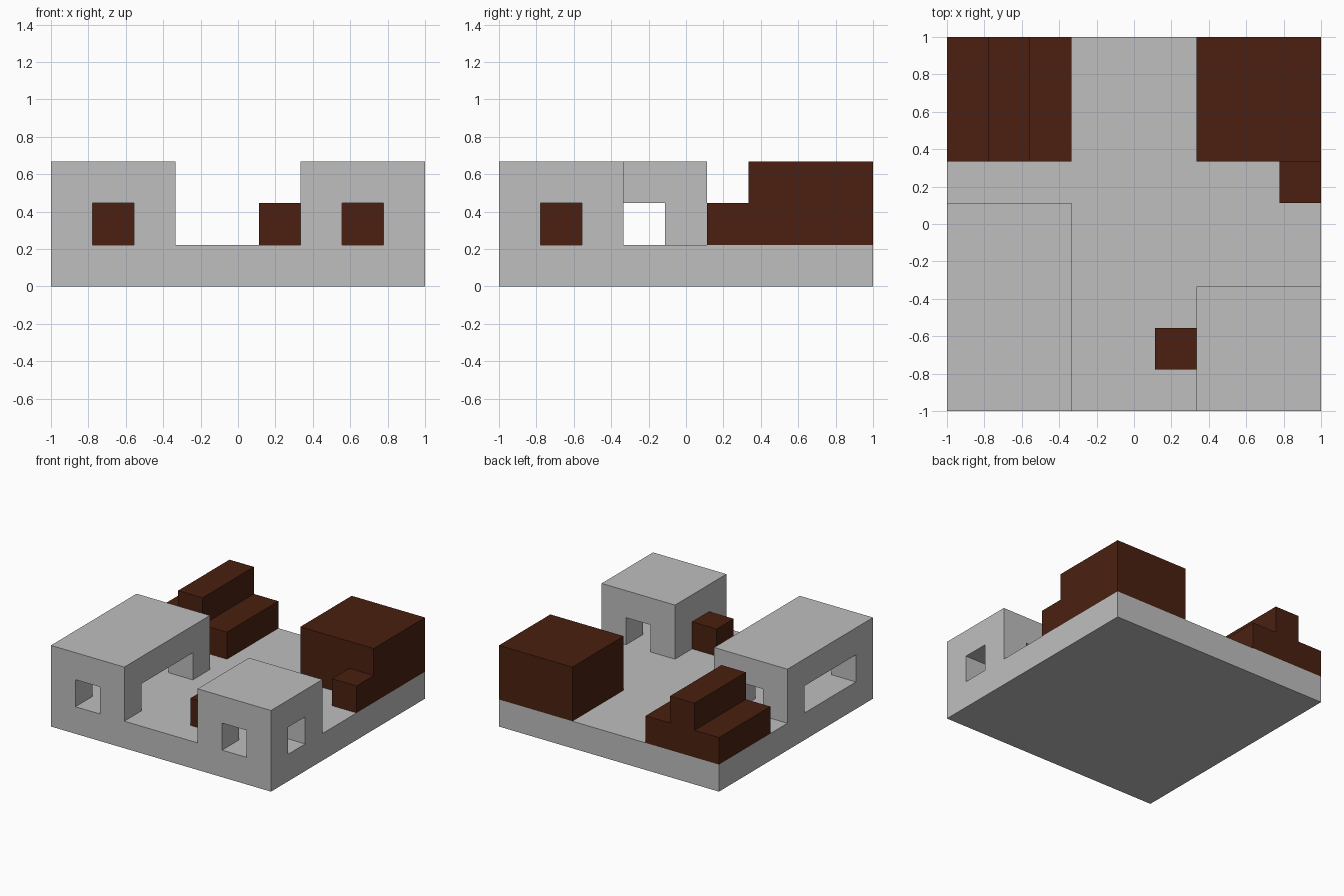
import bpy
import bmesh
import math
from itertools import product
from mathutils import Vector

if "Cube" in bpy.data.objects:
    bpy.data.objects.remove(bpy.data.objects["Cube"], do_unlink=True)

U = 2 / 9  # everything sits on a 9 x 9 x 3 block grid


def material(name, color):
    mat = bpy.data.materials.new(name)
    mat.use_nodes = True
    mat.diffuse_color = color
    bsdf = next(n for n in mat.node_tree.nodes if n.type == 'BSDF_PRINCIPLED')
    bsdf.inputs["Base Color"].default_value = color
    return mat


GRAY = material("stone_gray", (0.52, 0.52, 0.52, 1))
BROWN = material("dark_brown", (0.069, 0.0145, 0.005, 1))


def block(x, y, z):
    """Grid cells in the half-open ranges x, y and z."""
    return set(product(range(*x), range(*y), range(*z)))


def build(name, cells, mat):
    """Closed shell around a set of grid cells, flat areas merged."""
    bm = bmesh.new()
    for cell in cells:
        for axis, side in product(range(3), (-1, 1)):
            near = list(cell)
            near[axis] += side
            if tuple(near) in cells:
                continue
            normal, u = Vector(), Vector()
            normal[axis] = side / 2
            u[(axis + 1) % 3] = 0.5
            v = normal.cross(u) * 2
            mid = Vector(cell) + Vector((-4, -4, 0.5)) + normal
            corners = (mid - u - v, mid + u - v, mid + u + v, mid - u + v)
            bm.faces.new([bm.verts.new(c * U) for c in corners])
    bmesh.ops.remove_doubles(bm, verts=bm.verts[:], dist=0.001)
    bmesh.ops.dissolve_limit(bm, angle_limit=math.radians(1),
                             verts=bm.verts[:], edges=bm.edges[:])
    bmesh.ops.recalc_face_normals(bm, faces=bm.faces[:])
    mesh = bpy.data.meshes.new(name)
    bm.to_mesh(mesh)
    bm.free()
    mesh.materials.append(mat)
    obj = bpy.data.objects.new(name, mesh)
    bpy.context.collection.objects.link(obj)
    return obj


# Ground slab
build("base_slab", block((0, 9), (0, 9), (0, 1)), GRAY)

# Long hall: door through both ends, wide opening through both sides
build("long_hall", block((0, 3), (0, 5), (1, 3))
      - block((1, 2), (0, 5), (1, 2))
      - block((0, 3), (1, 4), (1, 2)), GRAY)

# Square hut: one opening in each wall
build("square_hut", block((6, 9), (0, 3), (1, 3))
      - block((7, 8), (0, 3), (1, 2))
      - block((6, 9), (1, 2), (1, 2)), GRAY)

# Stepped block with a raised middle ridge
build("stepped_block", block((0, 3), (6, 9), (1, 2))
      | block((1, 2), (6, 9), (2, 3)), BROWN)

# Solid block with a low step in front
build("solid_block", block((6, 9), (6, 9), (1, 3))
      | block((8, 9), (5, 6), (1, 2)), BROWN)

# Crate beside the hut
build("crate", block((5, 6), (1, 2), (1, 2)), BROWN)
